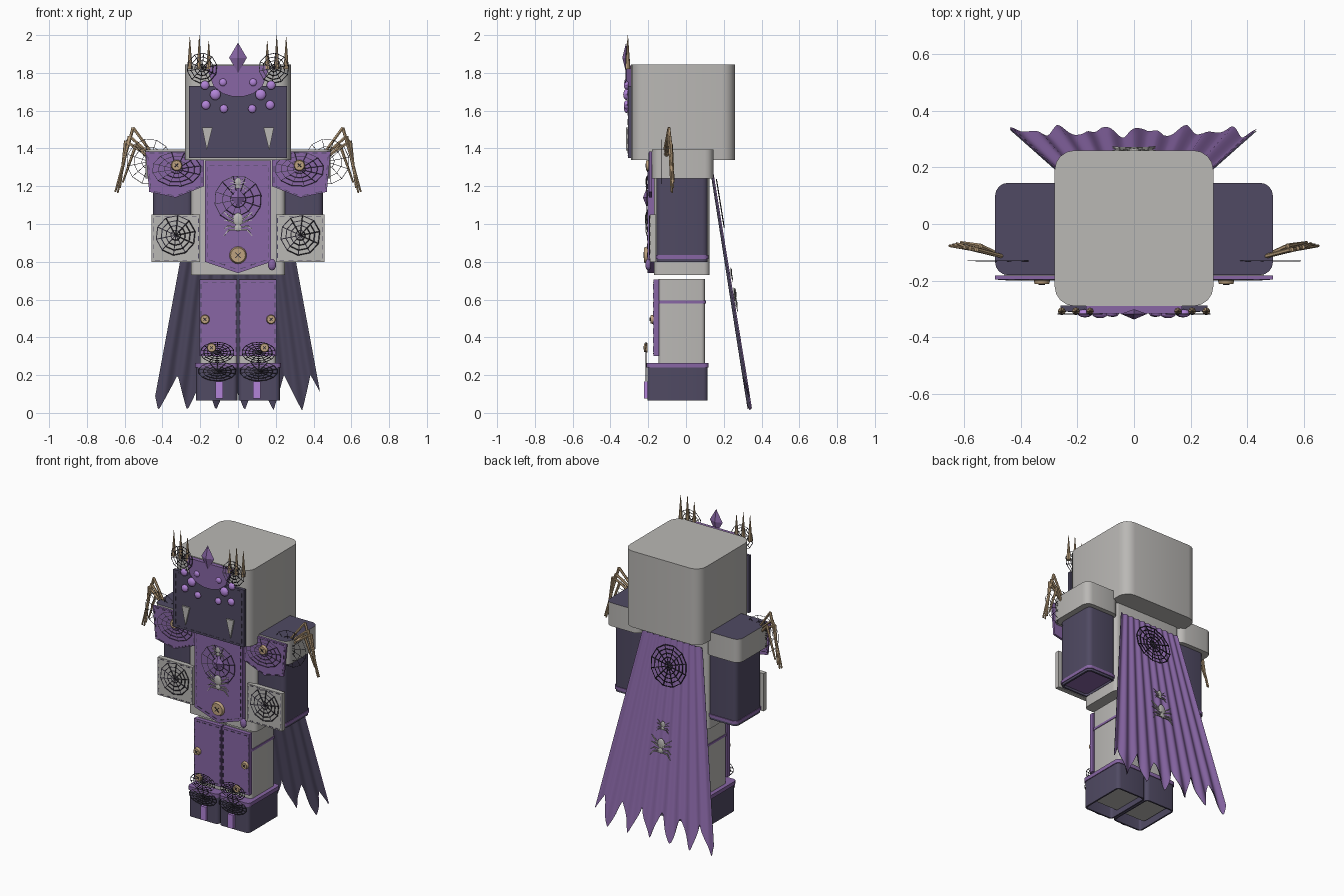
import bpy, bmesh, math
from mathutils import Vector as V

if "Cube" in bpy.data.objects:
    bpy.data.objects.remove(bpy.data.objects["Cube"])

def lin(c):
    return ((c + .055) / 1.055) ** 2.4 if c > .04 else c / 12.92

MATS = {}
for name, rgb in dict(grey=(186, 184, 181), dark=(80, 74, 99), purple=(136, 102, 165),
                      gem=(178, 132, 216), bone=(190, 162, 126), black=(48, 45, 55)).items():
    MATS[name] = bpy.data.materials.new(name)
    MATS[name].diffuse_color = (*[lin(c / 255) for c in rgb], 1)

def finish(bm, name, *mats, rule=None, smooth=True):
    bmesh.ops.recalc_face_normals(bm, faces=bm.faces)
    if rule:
        for f in bm.faces:
            f.material_index = rule(f)
    me = bpy.data.meshes.new(name)
    bm.to_mesh(me)
    bm.free()
    ob = bpy.data.objects.new(name, me)
    for m in mats:
        me.materials.append(MATS[m])
    bpy.context.collection.objects.link(ob)
    if smooth:
        bpy.ops.object.select_all(action='DESELECT')
        ob.select_set(True)
        bpy.context.view_layer.objects.active = ob
        bpy.ops.object.shade_smooth_by_angle(angle=math.radians(35))
    return ob

def round_rect(x0, x1, y0, y1, r):
    pts = []
    for cx, cy, a0 in ((x1-r, y1-r, 0), (x0+r, y1-r, 90), (x0+r, y0+r, 180), (x1-r, y0+r, 270)):
        for k in range(5):
            a = math.radians(a0 + k * 22.5)
            pts.append((cx + r * math.cos(a), cy + r * math.sin(a)))
    return pts

def block(bm, x, y, z, r, wall=0):
    """Upright rounded block; with a wall it is hollow and open below."""
    x0, x1 = sorted(x)
    loops = [(0, z[0]), (0, z[1])]
    if wall:
        loops = [(wall, z[1] - wall), (wall, z[0])] + loops
    rings = [[bm.verts.new((*p, h)) for p in round_rect(x0+w, x1-w, y[0]+w, y[1]-w, max(r-w, .004))]
             for w, h in loops]
    for a, b in zip(rings, rings[1:]):
        for i in range(len(a)):
            j = (i + 1) % len(a)
            bm.faces.new((a[i], a[j], b[j], b[i]))
    bm.faces.new(rings[0])
    bm.faces.new(rings[-1])

def plate(bm, pts, y, t):
    """Flat outline facing front, front surface at y."""
    a = [bm.verts.new((p[0], y, p[1])) for p in pts]
    b = [bm.verts.new((p[0], y + t, p[1])) for p in pts]
    bm.faces.new(a)
    bm.faces.new(b)
    for i in range(len(a)):
        j = (i + 1) % len(a)
        bm.faces.new((a[i], a[j], b[j], b[i]))

def rect(x0, x1, z0, z1):
    return [(x0, z0), (x1, z0), (x1, z1), (x0, z1)]

def rod(bm, a, b, r1, r2=None, n=4):
    a, b = V(a), V(b)
    r2 = r1 if r2 is None else r2
    d = (b - a).normalized()
    u = d.orthogonal().normalized()
    w = d.cross(u)
    R = [[bm.verts.new(c + r * (u * math.cos(k * math.tau / n) + w * math.sin(k * math.tau / n)))
          for k in range(n)] for c, r in ((a, r1), (b, r2))]
    for i in range(n):
        j = (i + 1) % n
        bm.faces.new((R[0][i], R[0][j], R[1][j], R[1][i]))
    bm.faces.new(R[0])
    bm.faces.new(R[1])

def ball(bm, c, r, flat=1, tall=1):
    vs = bmesh.ops.create_uvsphere(bm, u_segments=14, v_segments=8, radius=r)['verts']
    for v in vs:
        v.co = V((v.co.x, v.co.y * flat, v.co.z * tall)) + V(c)

def front(cx, cz, y):
    return lambda u, v: V((cx + u, y, cz + v))

def web(bm, on, r, rings=4, spokes=10, tall=1, t=.0022):
    def p(k, q):
        a = k * math.tau / spokes + .2
        return on(q * math.cos(a), q * math.sin(a) * tall)
    for k in range(spokes):
        rod(bm, on(0, 0), p(k, r), t, n=3)
        for q in range(1, rings + 1):
            rod(bm, p(k, r * q / rings), p(k + 1, r * q / rings), t, n=3)

def spider(bm, on, s):
    ball(bm, on(0, .25 * s), .26 * s, .3, 1.3)
    ball(bm, on(0, -.2 * s), .18 * s, .3)
    for m in (-1, 1):
        for a, b, c in ((.15, .6, .9), (.05, .25, .3), (-.1, -.15, -.4), (-.2, -.45, -.9)):
            knee = on(m * .5 * s, b * s * .7)
            rod(bm, on(0, a * s - .1 * s), knee, .05 * s)
            rod(bm, knee, on(m * .75 * s, c * s * .7), .05 * s, .02 * s)

def stitches(bm, pts, y):
    for a, b in zip(pts, pts[1:] + pts[:1]):
        a, b = V((a[0], y, a[1])), V((b[0], y, b[1]))
        n = max(2, int((b - a).length / .045))
        for k in range(n):
            rod(bm, a.lerp(b, (k + .2) / n), a.lerp(b, (k + .75) / n), .0025)

S = (-1, 1)
N = bmesh.new

# head, torso, legs
bm = N(); block(bm, (-.28, .28), (-.29, .26), (1.34, 1.845), .07); finish(bm, "head", "grey")
bm = N(); block(bm, (-.25, .25), (-.17, .125), (.73, 1.39), .03); finish(bm, "torso", "grey")
bm = N()
for s in S:
    block(bm, (s * .004, s * .2), (-.145, .1), (.1, .71), .02)
finish(bm, "legs", "grey")

# sleeves with hands inside, shoulder pads with dark tops
bm = N()
for s in S:
    block(bm, (s * .24, s * .45), (-.155, .115), (.8, 1.25), .03, .012)
finish(bm, "sleeves", "dark")
bm = N()
for s in S:
    block(bm, (s * .255, s * .435), (-.14, .1), (.87, 1.2), .02)
finish(bm, "arms", "grey")
bm = N()
for s in S:
    block(bm, (s * .24, s * .49), (-.18, .145), (1.24, 1.395), .045)
finish(bm, "shoulder_pads", "grey", "dark", rule=lambda f: int(f.normal.z > .9))

# boots, cuffs and bands
bm = N()
for s in S:
    block(bm, (s * .003, s * .222), (-.205, .115), (.065, .25), .025, .01)
finish(bm, "boots", "dark")
bm = N()
for s in S:
    block(bm, (s * .002, s * .227), (-.21, .12), (.24, .265), .025)
    block(bm, (s * .002, s * .204), (-.15, .106), (.58, .595), .02)
    block(bm, (s * .237, s * .454), (-.16, .12), (.815, .835), .03)
finish(bm, "cuff_bands", "purple")

# front cloth plates
face = rect(-.26, .26, 1.35, 1.73)
bm = N(); plate(bm, face, -.308, .02); finish(bm, "mask", "dark", smooth=False)
bm = N()
plate(bm, [(-.17, 1.84), (-.13, 1.73), (-.08, 1.69), (-.03, 1.675), (.03, 1.675),
           (.08, 1.69), (.13, 1.73), (.17, 1.84)], -.316, .03)
finish(bm, "brow_plate", "purple", smooth=False)
tabard = [(-.175, .8), (0, .74), (.175, .8), (.175, 1.335), (-.175, 1.335)]
bm = N(); plate(bm, tabard, -.205, .04); finish(bm, "tabard", "purple", smooth=False)
lapels = [[(s * x, z) for x, z in ((.49, 1.385), (.18, 1.385), (.18, 1.2), (.33, 1.14), (.47, 1.17))] for s in S]
bm = N()
for p in lapels:
    plate(bm, p, -.195, .014)
finish(bm, "lapels", "purple", smooth=False)
bracers = [rect(*sorted((s * .2, s * .457)), .8, 1.05) for s in S]
bm = N()
for p in bracers:
    plate(bm, p, -.19, .03)
finish(bm, "bracers", "grey", smooth=False)
legs = [rect(*sorted((s * .004, s * .203)), .3, .705) for s in S]
bm = N()
for p in legs:
    plate(bm, p, -.172, .03)
finish(bm, "leg_panels", "purple", smooth=False)
bm = N()
for s in S:
    plate(bm, rect(*sorted((s * .08, s * .12)), .075, .165), -.222, .02)
finish(bm, "boot_straps", "gem", smooth=False)

# stitching
inset = lambda pts, k: [(c.x + (p[0] - c.x) * k, c.y + (p[1] - c.y) * k) for c in
                        [sum((V(q) for q in pts), V((0, 0))) / len(pts)] for p in pts]
bm = N()
for pts, y in [(tabard, -.206), (face, -.309)] + [(p, -.196) for p in lapels] + \
        [(p, -.191) for p in bracers] + [(p, -.173) for p in legs]:
    stitches(bm, inset(pts, .93), y)
finish(bm, "stitching", "dark", smooth=False)

# webs on crown, arms, shoulders, chest, boots
cape_y = lambda z: .14 + (1.27 - z) * .16
on_cape = lambda cz: lambda u, v: V((u, cape_y(cz + v) + .016, cz + v))
bm = N()
for s in S:
    web(bm, front(s * .19, 1.825, -.318), .08)
    web(bm, front(s * .33, .94, -.193), .105, t=.003)
    web(bm, front(s * .47, 1.33, -.13), .12, 3, 12, t=.0015)
    web(bm, front(s * .325, 1.29, -.198), .13, 4, 12, .7, t=.0016)
    web(bm, front(s * .11, .32, -.212), .09, 5, 14, .6)
    web(bm, front(s * .11, .22, -.212), .1, 4, 14, .5)
web(bm, front(0, 1.13, -.208), .125, 3, 12, t=.0018)
web(bm, on_cape(1.11), .13, 5, 12, t=.003)
finish(bm, "webs", "black", smooth=False)

# spiders
bm = N()
spider(bm, front(0, 1.0, -.21), .1)
spider(bm, front(0, 1.21, -.21), .06)
spider(bm, on_cape(.6), .1)
spider(bm, on_cape(.73), .06)
for s in S:  # fangs
    plate(bm, [(s * .135, 1.51), (s * .19, 1.51), (s * .165, 1.39)], -.318, .015)
finish(bm, "spiders_and_fangs", "grey")

# gems
bm = N()
for s in S:
    for x, z, r in ((.175, 1.735, .024), (.08, 1.75, .02), (.12, 1.685, .029), (.17, 1.63, .024), (.075, 1.61, .022)):
        ball(bm, (s * x, -.315, z), r, .6)
finish(bm, "eye_gems", "gem")
bm = N()
for cz, y, w, h in ((1.88, -.317, .047, .08), (1.14, -.208, .04, .05)):
    ring = [bm.verts.new(p) for p in ((-w, y, cz), (0, y, cz - h), (w, y, cz), (0, y, cz + h))]
    for d in (-.02, .016):
        tip = bm.verts.new((0, y + d, cz))
        for i in range(4):
            bm.faces.new((ring[i], ring[(i + 1) % 4], tip))
ball(bm, (.18, -.2, .785), .022, .7, 1.4)
finish(bm, "crystals", "purple", smooth=False)

# crown spikes and shoulder spider legs
bm = N()
for s in S:
    for x, top in ((.255, 1.99), (.205, 2.0), (.155, 1.97)):
        rod(bm, (s * x, -.308, 1.82), (s * x, -.308, top), .014, .001, 8)
    for i, (kx, kz, tx, tz) in enumerate(((.555, 1.51, .65, 1.17), (.575, 1.465, .637, 1.165),
                                          (.595, 1.44, .625, 1.19), (.54, 1.42, .61, 1.22))):
        y = -.09 + i * .004
        knee = (s * kx, y, kz)
        rod(bm, (s * .46, -.115, 1.38 - i * .015), knee, .008, .008, 6)
        rod(bm, knee, (s * tx, y + .013, tz), .009, .005, 6)
finish(bm, "crown_spikes_and_spider_legs", "bone")

# buttons
bm = N()
dots = [(s * x, z, y, r) for s in S for x, z, y, r in
        ((.325, 1.31, -.195, .03), (.175, .495, -.172, .025), (.14, .345, -.205, .025))]
for x, z, y, r in dots + [(0, .835, -.205, .046)]:
    rod(bm, (x, y, z), (x, y - .017, z), r, r * .85, 16)
finish(bm, "buttons", "bone")
bm = N()
for x, z, y, r in dots + [(0, .835, -.205, .046)]:
    for a in (.785, -.785):
        d = V((math.cos(a), 0, math.sin(a))) * r * .45
        rod(bm, V((x, y - .018, z)) - d, V((x, y - .018, z)) + d, .003)
finish(bm, "button_threads", "black", smooth=False)

# pleated cape with pointed hem, purple outside and dark lining
for name, mat, off in (("cape", "purple", .006), ("cape_lining", "dark", 0)):
    bm = N()
    cols, rows, grid = 96, 8, []
    for i in range(cols + 1):
        t = i / cols * 2 - 1
        saw = abs(((t * .44 + .41) / .148 + .5) % 1 - .5) * 2
        hem = .012 + .19 * saw
        col = []
        for k in range(rows + 1):
            z = 1.27 + (hem - 1.27) * k / rows
            fold = .009 * math.cos(t * 10 * math.pi) * (.5 + .5 * k / rows)
            col.append(bm.verts.new((t * (.22 + .185 * (1.27 - z)), cape_y(z) + off + fold - .005, z)))
        grid.append(col)
    for a, b in zip(grid, grid[1:]):
        for k in range(rows):
            bm.faces.new((a[k], a[k+1], b[k+1], b[k]))
    finish(bm, name, mat)

for m in bpy.data.materials:
    if m.users and not m.is_grease_pencil:
        m.use_nodes = True
        m.node_tree.nodes["Principled BSDF"].inputs["Base Color"].default_value = m.diffuse_color
